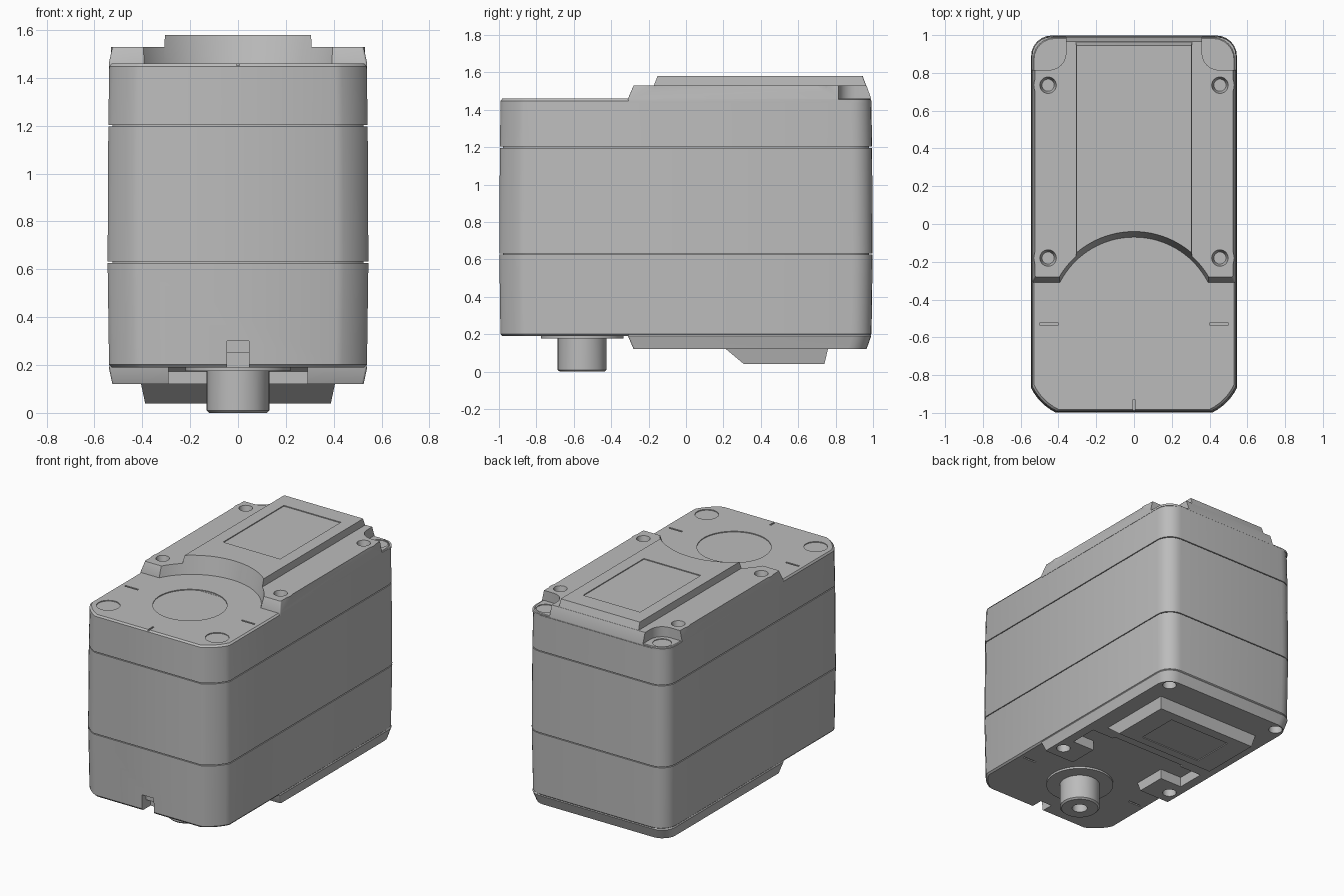
import bpy, bmesh, math
from mathutils import Matrix, Vector

old = bpy.data.objects.get("Cube")
if old:
    bpy.data.objects.remove(old, do_unlink=True)

grey = bpy.data.materials.new("casing grey")
grey.use_nodes = True
COLOUR = (0.5, 0.5, 0.5, 1)
grey.diffuse_color = COLOUR
grey.node_tree.nodes["Principled BSDF"].inputs["Base Color"].default_value = COLOUR

AXIS_Y = -0.53   # output axis
TOP, BASE = 1.46, 0.19


def make(name, bm):
    bmesh.ops.recalc_face_normals(bm, faces=bm.faces)
    mesh = bpy.data.meshes.new(name)
    bm.to_mesh(mesh)
    bm.free()
    mesh.materials.append(grey)
    ob = bpy.data.objects.new(name, mesh)
    bpy.context.scene.collection.objects.link(ob)
    return ob


def outline(hx, y0, y1, front, back, flat=0.0):
    """Rounded plan outline; flat blends the front corners into chamfers."""
    pts = []
    corners = [(1, 1, back, 0), (-1, 1, back, 0), (-1, -1, front, flat), (1, -1, front, flat)]
    for i, (sx, sy, r, k) in enumerate(corners):
        c = Vector((sx * (hx - r), y1 - r if sy > 0 else y0 + r))
        a0 = i * math.pi / 2
        arc = [c + r * Vector((math.cos(a0 + t * math.pi / 12), math.sin(a0 + t * math.pi / 12)))
               for t in range(7)]
        pts += [p.lerp(arc[0].lerp(arc[-1], t / 6), k) for t, p in enumerate(arc)]
    return pts


def loft(name, rings):
    """Closed skin through (outline, z) rings."""
    bm = bmesh.new()
    loops = [[bm.verts.new((p[0], p[1], z)) for p in pts] for pts, z in rings]
    n = len(loops[0])
    for a, b in zip(loops, loops[1:]):
        for i in range(n):
            j = (i + 1) % n
            bm.faces.new((a[i], a[j], b[j], b[i]))
    bm.faces.new(loops[0])
    bm.faces.new(loops[-1])
    return make(name, bm)


def box(name, x0, x1, y0, y1, z0, z1, turn=None):
    bm = bmesh.new()
    bmesh.ops.create_cube(bm, size=1)
    for v in bm.verts:
        v.co = Vector(((x0 + x1) / 2 + v.co.x * (x1 - x0), (y0 + y1) / 2 + v.co.y * (y1 - y0),
                       (z0 + z1) / 2 + v.co.z * (z1 - z0)))
    if turn is not None:
        bmesh.ops.rotate(bm, verts=bm.verts, cent=(0, AXIS_Y, 0),
                         matrix=Matrix.Rotation(turn, 3, 'Z'))
    return make(name, bm)


def cylinder(name, x, y, z0, z1, r0, r1=None, sides=32):
    bm = bmesh.new()
    bmesh.ops.create_cone(bm, cap_ends=True, segments=sides, radius1=r0,
                          radius2=r0 if r1 is None else r1, depth=z1 - z0)
    bmesh.ops.translate(bm, verts=bm.verts, vec=(x, y, (z0 + z1) / 2))
    return make(name, bm)


def boolean(ob, tools, operation='DIFFERENCE'):
    for tool in tools:
        tool.hide_render = True
        mod = ob.modifiers.new("cut", 'BOOLEAN')
        mod.operation, mod.solver, mod.object = operation, 'EXACT', tool
    deps = bpy.context.evaluated_depsgraph_get()
    deps.update()
    ob_mesh = bpy.data.meshes.new_from_object(ob.evaluated_get(deps))
    ob.modifiers.clear()
    ob.data = ob_mesh
    for tool in tools:
        bpy.data.objects.remove(tool, do_unlink=True)


def shell(inset):
    return outline(0.545 - inset, -0.998 + inset, 0.998 - inset, 0.13, 0.11, 0.6)


# Three stacked casing sections separated by thin seams around an inner core
lower = loft("lower_casing", [(shell(0.016), BASE), (shell(0.006), BASE + 0.012), (shell(0), 0.627)])
middle = loft("middle_casing", [(shell(0), 0.633), (shell(0.003), 1.197)])
upper = loft("upper_casing", [(shell(0.003), 1.203), (shell(0.007), TOP - 0.012), (shell(0.016), TOP)])
core = loft("inner_core", [(shell(0.02), 0.5), (shell(0.02), 1.3)])


# Alignment ticks around the output axis
def ticks(z0, z1, angles):
    return [box("tick", 0.4, 0.5, AXIS_Y - 0.006, AXIS_Y + 0.006, z0, z1, math.radians(a))
            for a in angles]


# Shallow marks on the top: axis disc, front screw caps, rear screw caps
marks = [cylinder("mark", 0, AXIS_Y, TOP - 0.006, TOP + 0.1, 0.235, sides=64)]
for s in (-1, 1):
    marks += [cylinder("mark", s * 0.42, -0.83, TOP - 0.006, TOP + 0.1, 0.075),
              cylinder("mark", s * 0.45, 0.905, TOP - 0.006, TOP + 0.1, 0.06)]
boolean(upper, marks + ticks(TOP - 0.008, TOP + 0.1, (0, 180, 270)))

# Stepped cable slot in the front and ticks underneath
boolean(lower, [box("slot", -0.045, 0.045, -1.1, -0.9, 0.1, 0.25),
                box("slot_step", -0.045, 0.045, -1.1, -0.95, 0.1, 0.3)]
        + ticks(0.1, BASE + 0.008, (0, 180)))


def plate(inset, front, back):
    return outline(0.54 - inset, front, back, 0.01, 0.1)


# Top rear plate with raised centre, arc cutout, corner notches and screw holes
rear = loft("top_rear_plate", [(plate(0, -0.31, 0.99), TOP - 0.02),
                               (plate(0, -0.31, 0.99), TOP),
                               (plate(0.015, -0.28, 0.965), 1.53)])
raised = loft("raised_centre", [(outline(0.312, -0.4, 0.985, 0.005, 0.005), TOP + 0.01),
                                (outline(0.305, -0.4, 0.945, 0.005, 0.005), 1.58)])
bosses = [cylinder("boss", s * 0.455, y, TOP + 0.005, 1.53, 0.076)
          for s in (-1, 1) for y in (0.735, -0.18)]
boolean(rear, [raised] + bosses, 'UNION')

cuts = [cylinder("arc", 0, AXIS_Y + 0.02, TOP - 0.005, 1.6, 0.439, 0.475, 96),
        box("label_recess", -0.22, 0.22, 0.15, 0.82, 1.574, 1.7)]
for s in (-1, 1):
    notch = [(s * (p[0] + 0.66), p[1]) for p in outline(0.3, 0.815, 1.3, 0.09, 0.05)]
    cuts.append(loft("notch", [(notch, TOP - 0.005), (notch, 1.7)]))
    for y in (0.735, -0.18):
        cuts.append(cylinder("screw_hole", s * 0.455, y, 1.48, 1.54, 0.032, 0.046))
boolean(rear, cuts)

# Bottom rear plate with front pocket and screw holes
foot = loft("bottom_rear_plate", [(plate(0.015, -0.28, 0.965), 0.12),
                                  (plate(0, -0.31, 0.99), BASE),
                                  (plate(0.01, -0.31, 0.98), BASE + 0.02)])
cuts = [box("pocket", -0.29, 0.29, -0.5, 0.15, 0.05, BASE + 0.005),
        box("side_pocket", -0.46, 0.46, -0.07, 0.13, 0.05, BASE + 0.005)]
for s in (-1, 1):
    for y in (0.905, -0.18):
        cuts.append(cylinder("screw_hole", s * 0.455, y, 0.1, 0.17, 0.045))
boolean(foot, cuts)

# Bottom connector block with sloped front and recessed label
block = loft("connector_block", [
    ([(-0.388, 0.31), (0.388, 0.31), (0.388, 0.74), (-0.388, 0.74)], 0.04),
    ([(-0.42, 0.13), (0.42, 0.13), (0.42, 0.775), (-0.42, 0.775)], BASE)])
boolean(block, [box("label_recess", -0.24, 0.24, 0.37, 0.67, 0.0, 0.046)])

# Output shaft with collar and bore
collar = cylinder("shaft_collar", 0, -0.555, 0.176, BASE + 0.01, 0.22, sides=64)
shaft = cylinder("output_shaft", 0, -0.555, 0.01, BASE + 0.01, 0.131, sides=48)
tip = cylinder("tip", 0, -0.555, 0, 0.01, 0.12, 0.131, 48)
boolean(shaft, [tip], 'UNION')
boolean(shaft, [cylinder("bore", 0, -0.555, -0.05, 0.13, 0.05)])

# Smooth rounded surfaces, keep hard edges
bpy.ops.object.select_all(action='DESELECT')
for ob in (lower, middle, upper, core, rear, foot, block, collar, shaft):
    ob.select_set(True)
    bpy.context.view_layer.objects.active = ob
bpy.ops.object.shade_smooth_by_angle(angle=math.radians(35))
